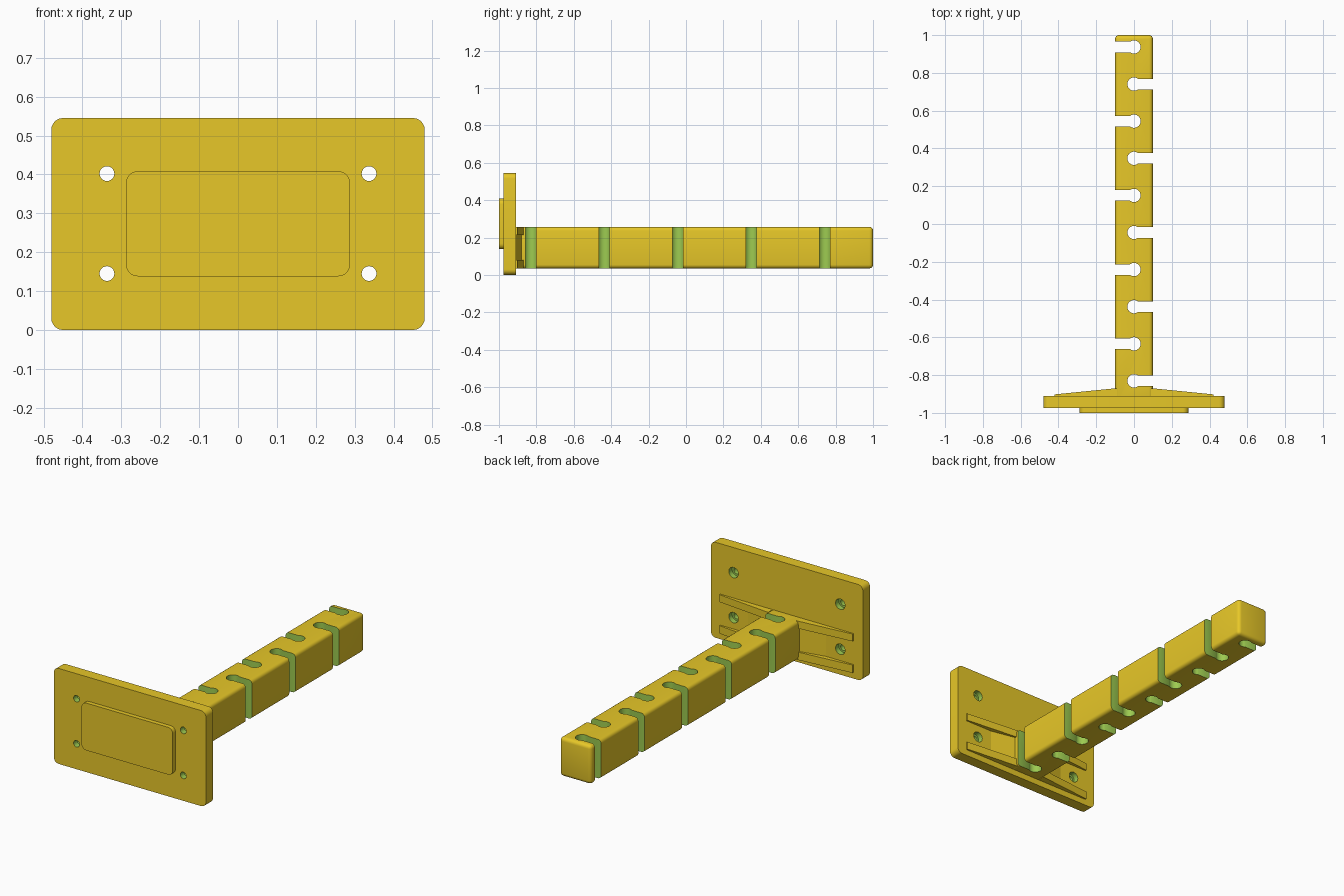
import bpy, bmesh, math

if "Cube" in bpy.data.objects:
    bpy.data.objects.remove(bpy.data.objects["Cube"])


def material(name, rgb):
    m = bpy.data.materials.new(name)
    m.diffuse_color = (*rgb, 1)
    m.use_nodes = True
    m.node_tree.nodes["Principled BSDF"].inputs["Base Color"].default_value = m.diffuse_color
    return m


GOLD = material("gold plastic", (0.947, 0.679, 0.025))
GREEN = material("green cut walls", (0.337, 0.597, 0.082))
BAR_Z0, BAR_Z1 = 0.035, 0.257


def prism(name, pts, lo, hi, axis="z", mat=0):
    """Extrude a profile: (x, y) points along z, or (x, z) points along y."""
    def place(p, h):
        return (p[0], p[1], h) if axis == "z" else (p[0], h, p[1])
    bm = bmesh.new()
    a = [bm.verts.new(place(p, lo)) for p in pts]
    b = [bm.verts.new(place(p, hi)) for p in pts]
    n = len(pts)
    bm.faces.new(a)
    bm.faces.new(b)
    for i in range(n):
        bm.faces.new((a[i], a[(i + 1) % n], b[(i + 1) % n], b[i]))
    bmesh.ops.recalc_face_normals(bm, faces=bm.faces)
    for f in bm.faces:
        f.material_index = mat
    me = bpy.data.meshes.new(name)
    bm.to_mesh(me)
    bm.free()
    me.materials.append(GOLD)
    me.materials.append(GREEN)
    ob = bpy.data.objects.new(name, me)
    bpy.context.collection.objects.link(ob)
    return ob


def arc(cx, cy, r, a0, a1, n):
    return [(cx + r * math.cos(a0 + (a1 - a0) * i / n),
             cy + r * math.sin(a0 + (a1 - a0) * i / n)) for i in range(n + 1)]


def rounded_rect(x0, x1, y0, y1, r):
    q = math.pi / 2
    corners = [(x1 - r, y1 - r), (x0 + r, y1 - r), (x0 + r, y0 + r), (x1 - r, y0 + r)]
    return [p for k, c in enumerate(corners) for p in arc(*c, r, k * q, (k + 1) * q, 6)]


def activate(ob):
    bpy.ops.object.select_all(action="DESELECT")
    ob.select_set(True)
    bpy.context.view_layer.objects.active = ob


def cut(ob, cutters):
    activate(ob)
    for c in cutters:
        m = ob.modifiers.new("cut", "BOOLEAN")
        m.operation, m.solver, m.object = "DIFFERENCE", "EXACT", c
        bpy.ops.object.modifier_apply(modifier=m.name)
        bpy.data.objects.remove(c)


def smooth(ob):
    activate(ob)
    bpy.ops.object.shade_smooth_by_angle(angle=math.radians(35))


# Mounting plate with four counterbored screw holes
plate = prism("mounting_plate", rounded_rect(-0.48, 0.48, 0, 0.545, 0.03), -0.975, -0.91, "y")
holes = []
for x in (-0.337, 0.337):
    for z in (0.145, 0.402):
        for r, lo, hi in ((0.019, -1.1, -0.8), (0.03, -0.94, -0.8)):
            circle = arc(x, z, r, 0, 2 * math.pi, 24)[:-1]
            holes.append(prism("hole_cutter", circle, lo, hi, "y", 1))
cut(plate, holes)
smooth(plate)

# Raised panel on the front of the plate
panel = prism("raised_panel", rounded_rect(-0.288, 0.288, 0.138, 0.408, 0.03), -1, -0.974, "y")
smooth(panel)

# Rounded bar
bar = prism("hanger_bar", [(-0.1, -0.955), (0.1, -0.955), (0.1, 1), (-0.1, 1)], BAR_Z0, BAR_Z1)
activate(bar)
bev = bar.modifiers.new("round", "BEVEL")
bev.width, bev.segments = 0.02, 4
bpy.ops.object.modifier_apply(modifier=bev.name)

# Keyhole slots opening on alternate sides
R, HALF = 0.035, 0.028
a = math.asin(HALF / R)
slots = []
for i in range(10):
    y, side = 0.937 - i * 0.1964, (-1 if i % 2 == 0 else 1)
    key = arc(0, 0, R, a, 2 * math.pi - a, 24) + [(0.15, -HALF), (0.15, HALF)]
    slots.append(prism("slot_cutter", [(side * u, y + v) for u, v in key], -0.1, 0.4, "z", 1))
cut(bar, slots)
smooth(bar)

# Tapered ribs and shorter fillet wedges bracing the bar on each side
for side, word in ((-1, "left"), (1, "right")):
    rib = [(0.09, -0.92), (0.42, -0.92), (0.42, -0.902), (0.1, -0.87), (0.09, -0.87)]
    for z0, z1, level in ((BAR_Z0, 0.08, "lower"), (0.215, BAR_Z1, "upper")):
        prism(f"{level}_{word}_rib", [(side * x, y) for x, y in rib], z0, z1)
    wedge = [(0.09, -0.915), (0.27, -0.915), (0.1, -0.88), (0.09, -0.88)]
    prism(f"{word}_wedge", [(side * x, y) for x, y in wedge], 0.075, 0.22)
